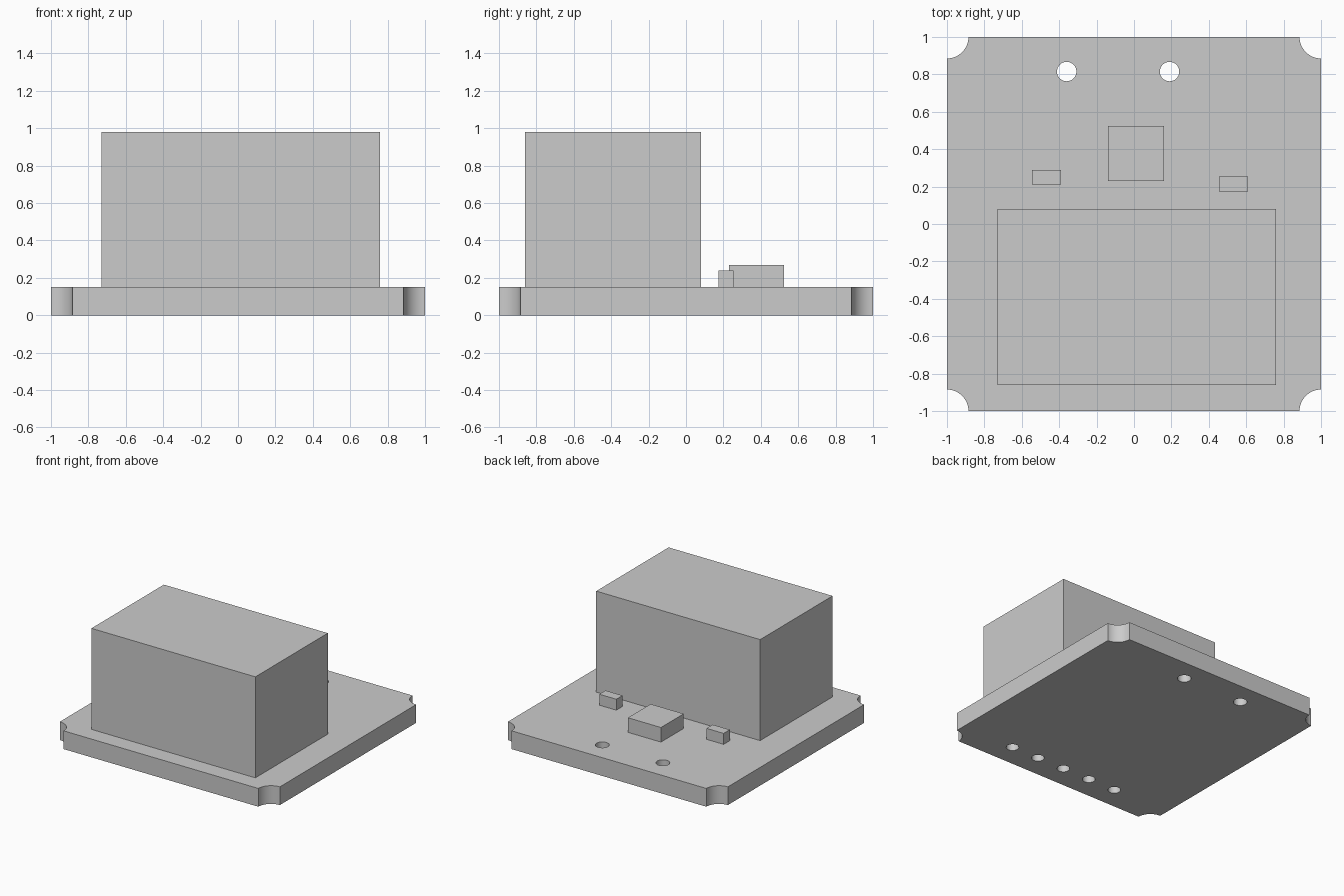
import bpy, bmesh
from math import sin, cos, pi

if "Cube" in bpy.data.objects:
    bpy.data.objects.remove(bpy.data.objects["Cube"])

TOP = 0.15       # top face of the board
NOTCH = 0.115    # radius of the corner cut-outs

grey = bpy.data.materials.new("light grey")
grey.use_nodes = True
colour = (0.6, 0.6, 0.6, 1)
grey.diffuse_color = colour
grey.node_tree.nodes["Principled BSDF"].inputs["Base Color"].default_value = colour


def arc(cx, cy, r, start, sweep, steps):
    angles = [start + sweep * i / steps for i in range(steps + 1)]
    return [(cx + r * cos(a), cy + r * sin(a)) for a in angles]


def circle(cx, cy, r):
    return arc(cx, cy, r, 0, 2 * pi, 32)[:-1]


def plate(name, loops, height):
    """Extrude an outline with holes into a solid plate standing on z = 0."""
    curve = bpy.data.curves.new(name, "CURVE")
    curve.dimensions = "2D"
    curve.fill_mode = "BOTH"
    curve.extrude = height / 2
    for loop in loops:
        spline = curve.splines.new("POLY")
        spline.points.add(len(loop) - 1)
        for point, (x, y) in zip(spline.points, loop):
            point.co = (x, y, 0, 1)
        spline.use_cyclic_u = True
    obj = bpy.data.objects.new(name, curve)
    bpy.context.collection.objects.link(obj)
    bpy.ops.object.select_all(action="DESELECT")
    obj.select_set(True)
    bpy.context.view_layer.objects.active = obj
    bpy.ops.object.convert(target="MESH")
    obj = bpy.context.object
    bm = bmesh.new()
    bm.from_mesh(obj.data)
    bmesh.ops.remove_doubles(bm, verts=bm.verts, dist=0.0001)
    bmesh.ops.translate(bm, verts=bm.verts, vec=(0, 0, height / 2))
    bmesh.ops.recalc_face_normals(bm, faces=bm.faces)
    bm.to_mesh(obj.data)
    bm.free()
    obj.data.materials.clear()
    obj.data.materials.append(grey)
    bpy.ops.object.shade_smooth_by_angle()
    return obj


def block(name, x0, x1, y0, y1, z1):
    """Box resting on the board."""
    bpy.ops.mesh.primitive_cube_add(size=1)
    obj = bpy.context.object
    obj.name = name
    for v in obj.data.vertices:
        v.co = (x1 if v.co.x > 0 else x0,
                y1 if v.co.y > 0 else y0,
                z1 if v.co.z > 0 else TOP)
    obj.data.materials.append(grey)


# Board outline: a square with a concave round notch at each corner
outline = []
for i, (cx, cy) in enumerate([(1, 1), (-1, 1), (-1, -1), (1, -1)]):
    outline += arc(cx, cy, NOTCH, 1.5 * pi + i * pi / 2, -pi / 2, 12)

# Two mounting holes at the back, five pin holes under the housing
holes = [circle(x, 0.815, 0.052) for x in (-0.36, 0.19)]
holes += [circle(0.015 + 0.25 * i, -0.81, 0.048) for i in range(-2, 3)]
plate("board", [outline] + holes, TOP)

# Parts mounted on the board
block("housing", -0.73, 0.76, -0.86, 0.08, 0.98)
block("chip", -0.14, 0.16, 0.23, 0.525, 0.27)
block("right_component", 0.455, 0.61, 0.175, 0.255, 0.24)
block("left_component", -0.545, -0.39, 0.21, 0.29, 0.24)
